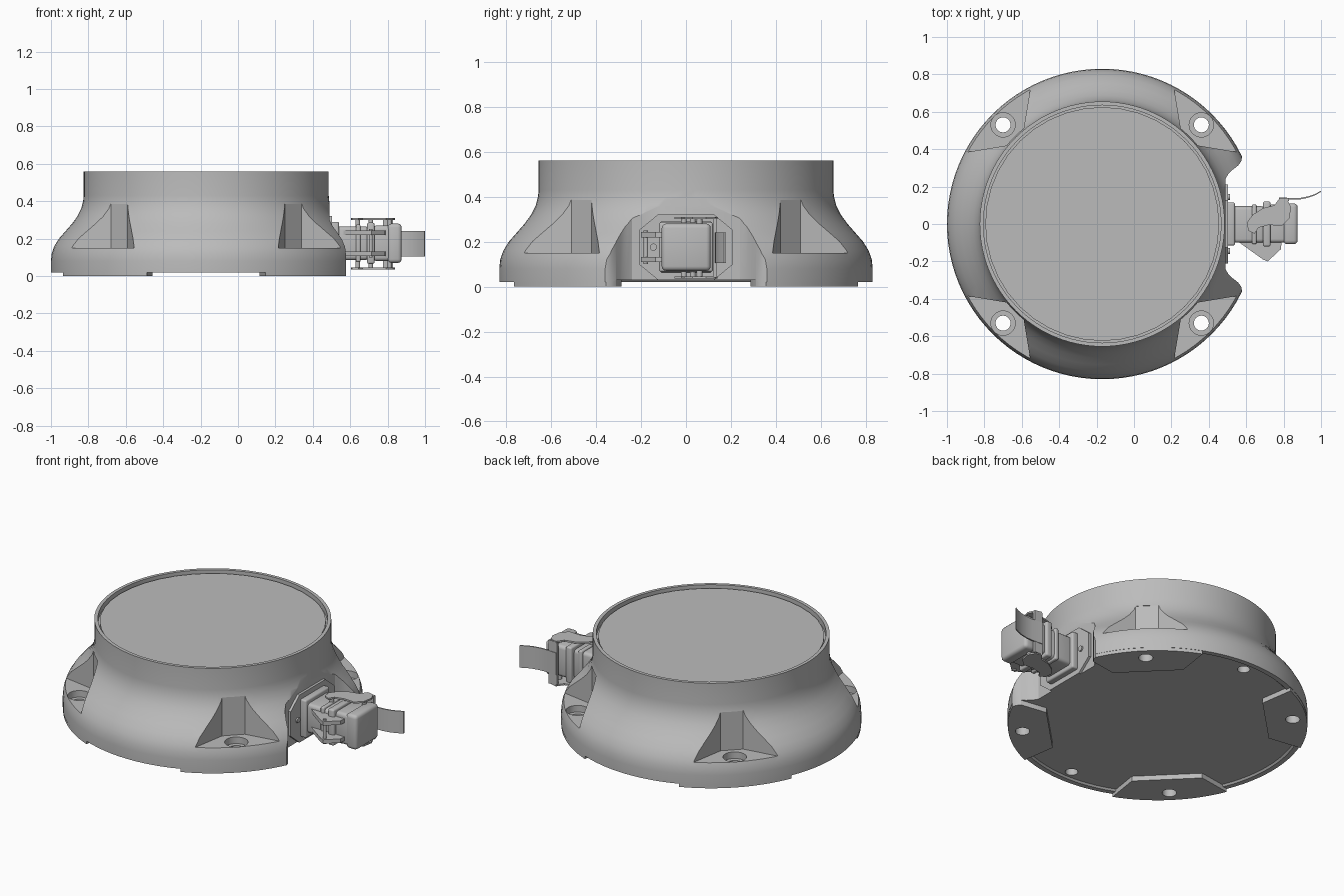
import bpy, bmesh, math
from mathutils import Matrix, Vector

cube = bpy.data.objects.get("Cube")
if cube:
    bpy.data.objects.remove(cube, do_unlink=True)

CX = -0.17          # axis of the round housing
HOLE = 0.53         # bolt hole offset from the axis
parts = []

grey = bpy.data.materials.new("cast_grey")
grey.use_nodes = True
grey.diffuse_color = (0.5, 0.5, 0.5, 1)
grey.node_tree.nodes["Principled BSDF"].inputs["Base Color"].default_value = (0.5, 0.5, 0.5, 1)


def finish(name, bm, helper=False):
    bmesh.ops.recalc_face_normals(bm, faces=bm.faces)
    mesh = bpy.data.meshes.new(name)
    bm.to_mesh(mesh)
    bm.free()
    obj = bpy.data.objects.new(name, mesh)
    bpy.context.scene.collection.objects.link(obj)
    mesh.materials.append(grey)
    if helper:
        obj.hide_render = True
    else:
        parts.append(obj)
    return obj


def prism(name, pts, lo, hi, axis="z", helper=False):
    """Extrude an outline: xy along z, or yz along x."""
    bm = bmesh.new()
    place = (lambda a, b: (a, b, lo)) if axis == "z" else (lambda a, b: (lo, a, b))
    face = bm.faces.new([bm.verts.new(place(a, b)) for a, b in pts])
    ext = bmesh.ops.extrude_face_region(bm, geom=[face])
    move = Vector((0, 0, hi - lo)) if axis == "z" else Vector((hi - lo, 0, 0))
    bmesh.ops.translate(bm, vec=move, verts=[v for v in ext["geom"] if isinstance(v, bmesh.types.BMVert)])
    return finish(name, bm, helper)


def cylinder(name, a, b, r, lo, hi, axis="z", n=32, helper=False):
    ring = [(a + r * math.cos(t * math.tau / n), b + r * math.sin(t * math.tau / n)) for t in range(n)]
    return prism(name, ring, lo, hi, axis, helper)


def box(name, x, y, z, bevel=0.02):
    bm = bmesh.new()
    bmesh.ops.create_cube(bm, size=1)
    size = [hi - lo for lo, hi in (x, y, z)]
    mid = [(hi + lo) / 2 for lo, hi in (x, y, z)]
    bmesh.ops.transform(bm, matrix=Matrix.Translation(mid) @ Matrix.Diagonal(size + [1]), verts=bm.verts)
    if bevel:
        bmesh.ops.bevel(bm, geom=list(bm.edges), offset=bevel, segments=3, profile=0.5, affect="EDGES")
    return finish(name, bm)


def lathe(name, profile, steps=96):
    bm = bmesh.new()
    verts = [bm.verts.new((r + CX, 0, z)) for r, z in profile]
    edges = [bm.edges.new(p) for p in zip(verts, verts[1:])]
    bmesh.ops.spin(bm, geom=verts + edges, cent=(CX, 0, 0), axis=(0, 0, 1), angle=math.tau, steps=steps)
    bmesh.ops.remove_doubles(bm, verts=bm.verts, dist=1e-4)
    return finish(name, bm)


def cut(obj, cutters):
    for c in cutters:
        mod = obj.modifiers.new("cut", "BOOLEAN")
        mod.operation = "DIFFERENCE"
        mod.solver = "EXACT"
        mod.object = c
    bpy.context.view_layer.update()
    dg = bpy.context.evaluated_depsgraph_get()
    mesh = bpy.data.meshes.new_from_object(obj.evaluated_get(dg))
    obj.modifiers.clear()
    obj.data = mesh


# Bell shaped housing with a rim and lid groove
housing = lathe("housing", [
    (0, 0.03), (0.79, 0.03), (0.8, 0.02), (0.83, 0.02), (0.83, 0.08), (0.826, 0.12), (0.812, 0.16),
    (0.787, 0.2), (0.752, 0.24), (0.717, 0.28), (0.688, 0.32), (0.668, 0.36), (0.658, 0.4),
    (0.655, 0.43), (0.655, 0.56), (0.635, 0.56), (0.635, 0.525), (0, 0.525)])
cylinder("lid", CX, 0, 0.625, 0.515, 0.543, n=40)

# Cutters for the connector recess, bolt pockets and holes
half = [(0.488, 0.24), (0.505, 0.268), (0.53, 0.292), (0.556, 0.312), (0.573, 0.335), (0.578, 0.36), (0.75, 0.45)]
recess = prism("recess_cutter", half + [(x, -y) for x, y in reversed(half)], -0.1, 0.7, helper=True)
pockets, holes, feet = [], [], []
for sx in (1, -1):
    for sy in (1, -1):
        def corner(pts):
            return [(CX + sx * x, sy * y) for x, y in pts]
        pocket = [(0.42, 0.51), (0.51, 0.42), (0.72, 0.385), (1, 0.385), (1, 1), (0.385, 1), (0.385, 0.72)]
        pockets.append(prism("pocket_cutter", corner(pocket), 0.15, 0.385, helper=True))
        hx, hy = CX + sx * HOLE, sy * HOLE
        pockets.append(cylinder("counterbore_cutter", hx, hy, 0.065, 0.11, 0.3, helper=True))
        holes.append(cylinder("hole_cutter", hx, hy, 0.04, -0.1, 0.3, helper=True))
        # Foot pad: rim segment with a trapezoid inner edge
        arc = [math.radians(22.5 + 45 * i / 16) for i in range(17)]
        pad = [(0.828 * math.cos(t), 0.828 * math.sin(t)) for t in arc] + [(0.286, 0.562), (0.562, 0.286)]
        feet.append(prism("foot_pad", corner(pad), 0, 0.035))
drains = [cylinder("drain_cutter", CX, s * 0.74, 0.035, -0.1, 0.08, helper=True) for s in (1, -1)]

cut(housing, [recess] + pockets + holes + drains)
for foot in feet:
    cut(foot, [recess] + holes)
for c in [recess] + pockets + holes + drains:
    bpy.data.objects.remove(c, do_unlink=True)

# Connector flange with screws
ZC = 0.175
octagon = [(0.125, 0.145), (0.21, 0.075), (0.21, -0.075), (0.125, -0.145)]
octagon += [(-a, -b) for a, b in octagon]
prism("connector_flange", [(a, ZC + b) for a, b in octagon], 0.46, 0.503, "x")
for s in (1, -1):
    cylinder("flange_screw", s * 0.145, ZC, 0.016, 0.5, 0.512, "x", 16)

# Socket, collars and plug hood
box("socket_base", (0.495, 0.54), (-0.115, 0.115), (0.06, 0.29), 0.01)
box("socket", (0.5, 0.7), (-0.1, 0.095), (0.085, 0.265))
box("socket_collar", (0.63, 0.655), (-0.108, 0.105), (0.075, 0.275), 0.008)
box("plug_collar", (0.69, 0.73), (-0.12, 0.12), (0.065, 0.285), 0.01)
box("plug_neck", (0.72, 0.84), (-0.1, 0.105), (0.08, 0.27))
box("plug_hood", (0.8, 0.875), (-0.108, 0.11), (0.07, 0.28))

# Locking lever: two side plates, pins, bridge and curved handle
plate = [(0.605, 0.01), (0.61, -0.035), (0.645, -0.052), (0.665, -0.02), (0.72, -0.005), (0.79, -0.01),
         (0.83, 0.03), (0.84, 0.09), (0.82, 0.13), (0.78, 0.14), (0.75, 0.1), (0.69, 0.085), (0.635, 0.05)]
for z in (0.04, 0.305):
    prism("lever_plate", plate, z - 0.005, z + 0.005)
for x, y in ((0.64, -0.01), (0.71, 0.03), (0.81, 0.06)):
    cylinder("lever_pin", x, y, 0.013, 0.035, 0.31, n=16)
box("lever_bridge", (0.775, 0.83), (0.122, 0.138), (0.04, 0.305), 0)
path = [(0.775, 0.135), (0.85, 0.13), (0.89, 0.132), (0.93, 0.14), (0.965, 0.152), (0.998, 0.17)]
prism("lever_handle", path + [(x + 0.002, y + 0.008) for x, y in reversed(path)], 0.105, 0.24)

# Hinge arms below the lever
arm = [(0.55, -0.09), (0.69, -0.19), (0.715, -0.2), (0.785, -0.135), (0.79, -0.09)]
for z in (0.12, 0.23):
    prism("hinge_arm", arm, z - 0.012, z + 0.012)
cylinder("hinge_pin", 0.71, -0.178, 0.01, 0.1, 0.25, n=16)

# Smooth shading with crisp edges
bpy.ops.object.select_all(action="DESELECT")
for obj in parts:
    obj.select_set(True)
bpy.context.view_layer.objects.active = housing
bpy.ops.object.shade_smooth_by_angle(angle=math.radians(30))
